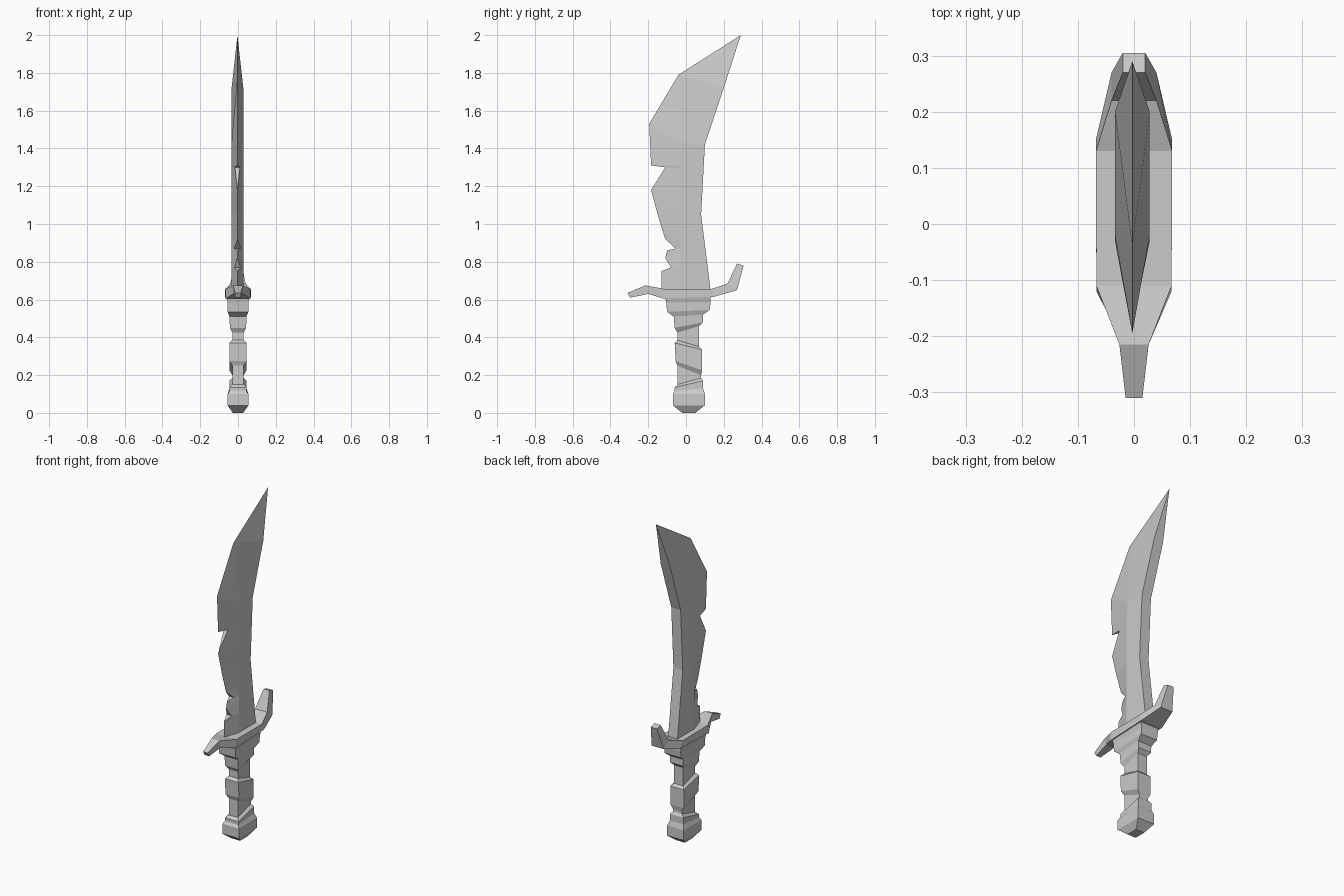
import bpy
import bmesh

# All dimensions below are in hundredths of a unit
UNIT = 0.01

default_cube = bpy.data.objects.get("Cube")
if default_cube:
    bpy.data.objects.remove(default_cube, do_unlink=True)

steel = bpy.data.materials.new("plain grey")
steel.use_nodes = True
grey = (0.6, 0.6, 0.6, 1)
steel.diffuse_color = grey
steel.node_tree.nodes["Principled BSDF"].inputs["Base Color"].default_value = grey


def loft(name, sections):
    """Skin a closed, flat-shaded mesh over sections with equal point counts."""
    bm = bmesh.new()
    rings = []
    for section in sections:
        rings.append([bm.verts.new([c * UNIT for c in point]) for point in section])
    count = len(rings[0])
    for lower, upper in zip(rings, rings[1:]):
        for i in range(count):
            j = (i + 1) % count
            bm.faces.new((lower[i], lower[j], upper[j], upper[i]))
    bm.faces.new(rings[0])
    bm.faces.new(rings[-1])
    # Coincident points collapse into sharp edges and tips
    bmesh.ops.remove_doubles(bm, verts=bm.verts, dist=UNIT / 20)
    bmesh.ops.recalc_face_normals(bm, faces=bm.faces)
    mesh = bpy.data.meshes.new(name)
    bm.to_mesh(mesh)
    bm.free()
    mesh.materials.append(steel)
    part = bpy.data.objects.new(name, mesh)
    bpy.context.collection.objects.link(part)
    return part


def box_section(half_width, first, second):
    """Four corners made by mirroring two (y, z) points across the middle."""
    return [(half_width, *first), (half_width, *second),
            (-half_width, *second), (-half_width, *first)]


def blade_section(edge_half, edge, ridge_half, ridge, spine_half, spine):
    """Six points: cutting edge, widest ridge and flat spine on both sides."""
    right = [(edge_half, *edge), (ridge_half, *ridge), (spine_half, *spine)]
    left = [(-x, y, z) for x, y, z in reversed(right)]
    return right + left


def spine_y(z):
    """Back of the blade bows inward at mid height."""
    if z < 105:
        return 13 - 5 * (z - 65) / 40
    return 8 + 2 * (z - 105) / 37


# Blade: cutting edge with notches, as (half thickness, y, z)
edge_points = [
    (0, -13, 64), (0, -13, 75), (1.6, -8, 77), (0, -11, 82), (0, -10, 86),
    (1.8, -5.5, 87), (0, -11, 92), (0, -15, 105), (0, -18.5, 118),
    (1.3, -11, 130), (0, -18.5, 131),
]
THICK = 3.1
sections = [
    blade_section(h, (y, z), THICK, (-3, z), THICK, (spine_y(z), z))
    for h, y, z in edge_points
]
# Flared upper blade running out to the point
shoulder, tip = (-4, 179), (29, 200)
sections.append(blade_section(0, (-19.5, 153), THICK, (-2, 143), THICK, (10, 142)))
sections.append(blade_section(0, shoulder, 0, shoulder, THICK, (20, 172)))
sections.append(blade_section(0, tip, 0, tip, 0, tip))
blade = loft("blade", sections)
blade.location.x = -0.003

# Crossguard, front to back: half width, top point, bottom point
guard_rows = [
    (1.5, (-31, 63.5), (-29.5, 61)),
    (2.6, (-21.5, 67.5), (-20, 63)),
    (6.7, (-11, 65.5), (-12, 60.5)),
    (6.8, (13, 65.5), (15, 61.5)),
    (4, (22, 68.5), (27, 65)),
    (2, (27, 79), (30.5, 78)),
]
loft("crossguard", [box_section(*row) for row in guard_rows])

# Grip with slanted wraps, bottom to top: half width, front point, back point
grip_rows = [
    (2.8, (-2, 0), (5, 0)),
    (5.5, (-7, 4), (10, 4)),
    (5.5, (-7, 10), (10, 10)),
    (4.5, (-6, 11.5), (9, 13)),
    (4.5, (-6, 13.5), (9, 17)),
    (3, (-4.5, 15), (8, 18.5)),
    (3, (-4.5, 25), (8, 20)),
    (4.5, (-5.5, 27.5), (8.5, 22.5)),
    (4.5, (-6, 37), (8.5, 33.5)),
    (3, (-4.5, 38.5), (7, 35)),
    (3, (-4.5, 42.5), (7, 46)),
    (4.3, (-6, 45), (9, 48)),
    (4.5, (-6.5, 51), (9, 52)),
    (5.5, (-10, 53.5), (12.5, 54.5)),
    (5.5, (-10.5, 58.5), (13, 58.5)),
    (6.2, (-11, 61), (13, 61.5)),
]
loft("grip", [box_section(*row) for row in grip_rows])
